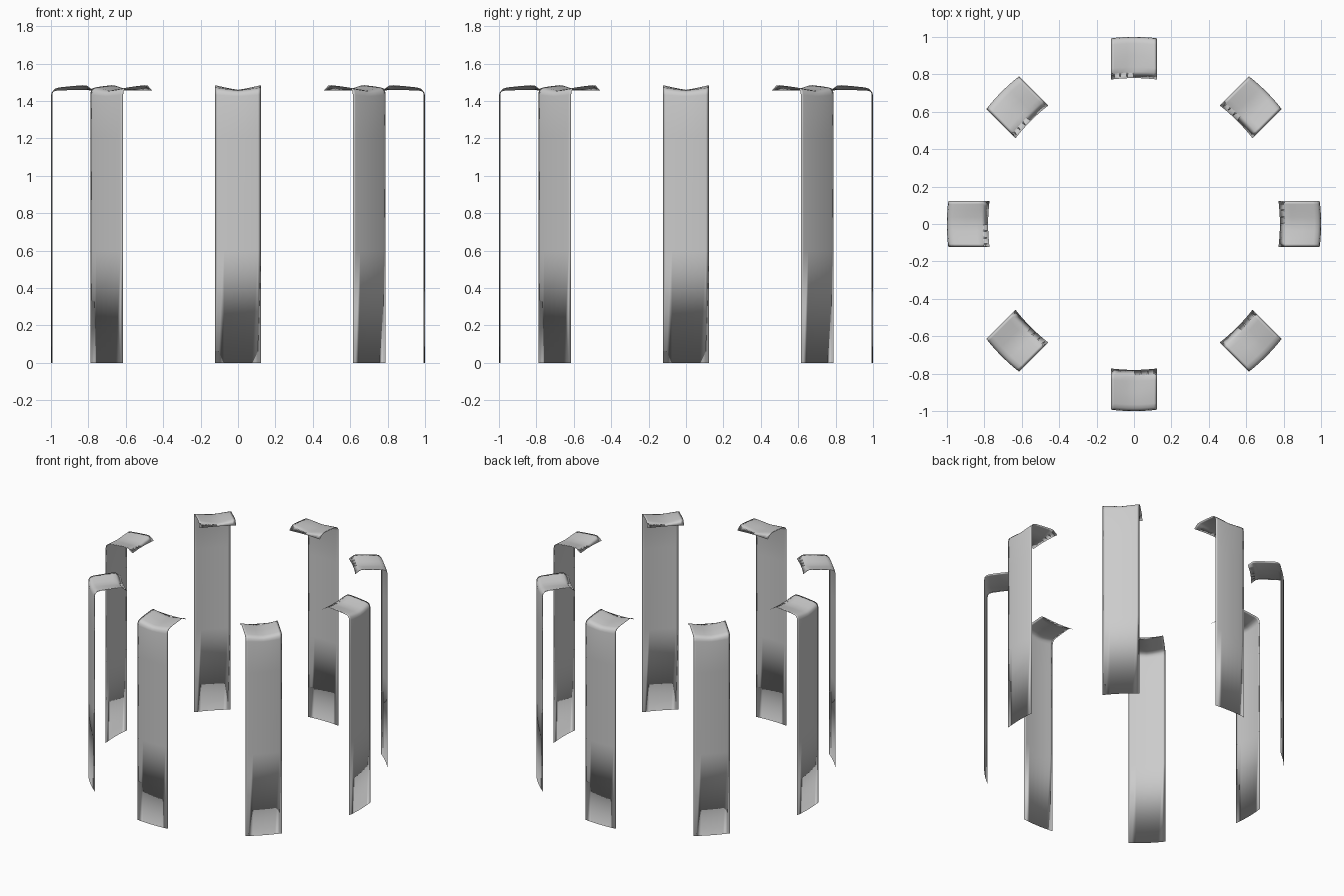
import bpy, bmesh, math

if "Cube" in bpy.data.objects:
    bpy.data.objects.remove(bpy.data.objects["Cube"])

COUNT = 8
HALF_W = 0.124
THIN = 0.0005  # half thickness of the sheet

# profile rows: radius, height on the centre line, extra height at the side edges
ROWS = [(1.0, 0.0, 0), (1.0, 0.6, 0), (1.0, 1.2, 0), (1.0, 1.425, 0.008),
        (0.996, 1.441, 0.013), (0.985, 1.451, 0.015), (0.965, 1.456, 0.016),
        (0.90, 1.458, 0.021), (0.84, 1.459, 0.025), (0.815, 1.459, 0.023),
        (0.78, 1.456, 0.0)]
ACROSS = [-1, -0.86, -0.6, -0.3, 0, 0.3, 0.6, 0.86, 1]
LAST_ROW, LAST_COL = len(ROWS) - 1, len(ACROSS) - 1


def point(j, i, angle, side):
    """Point of the band; inner points move off the middle sheet by the thickness."""
    r, z, lift = ROWS[j]
    s = ACROSS[i] * HALF_W
    x = r - (1 - math.sqrt(1 - s * s))
    h = z + lift * abs(ACROSS[i]) ** 1.2
    a, b = ROWS[max(j - 1, 0)], ROWS[min(j + 1, LAST_ROW)]
    dr, dz = b[0] - a[0], b[1] - a[1]
    n = math.hypot(dr, dz)
    x += side * THIN * dz / n
    h -= side * THIN * dr / n
    return (x * math.cos(angle) - s * math.sin(angle),
            x * math.sin(angle) + s * math.cos(angle), h)


def strip(name, angle):
    """Thin upright band, bent inward at the top; both skins meet at a smooth rim."""
    bm = bmesh.new()
    rim = {}
    for side in (1, -1):
        grid = []
        for j in range(LAST_ROW + 1):
            row = []
            for i in range(LAST_COL + 1):
                if j in (0, LAST_ROW) or i in (0, LAST_COL):
                    if (j, i) not in rim:
                        rim[j, i] = bm.verts.new(point(j, i, angle, 0))
                    row.append(rim[j, i])
                else:
                    row.append(bm.verts.new(point(j, i, angle, side)))
            grid.append(row)
        for a, b in zip(grid, grid[1:]):
            for i in range(LAST_COL):
                quad = (a[i], a[i + 1], b[i + 1], b[i])
                bm.faces.new(quad if side > 0 else quad[::-1])
    for f in bm.faces:
        f.smooth = True
    me = bpy.data.meshes.new(name)
    bm.to_mesh(me)
    bm.free()
    bpy.context.collection.objects.link(bpy.data.objects.new(name, me))


# ring of bands
for k in range(COUNT):
    strip(f"bent_band_{k + 1}", k * 2 * math.pi / COUNT)
